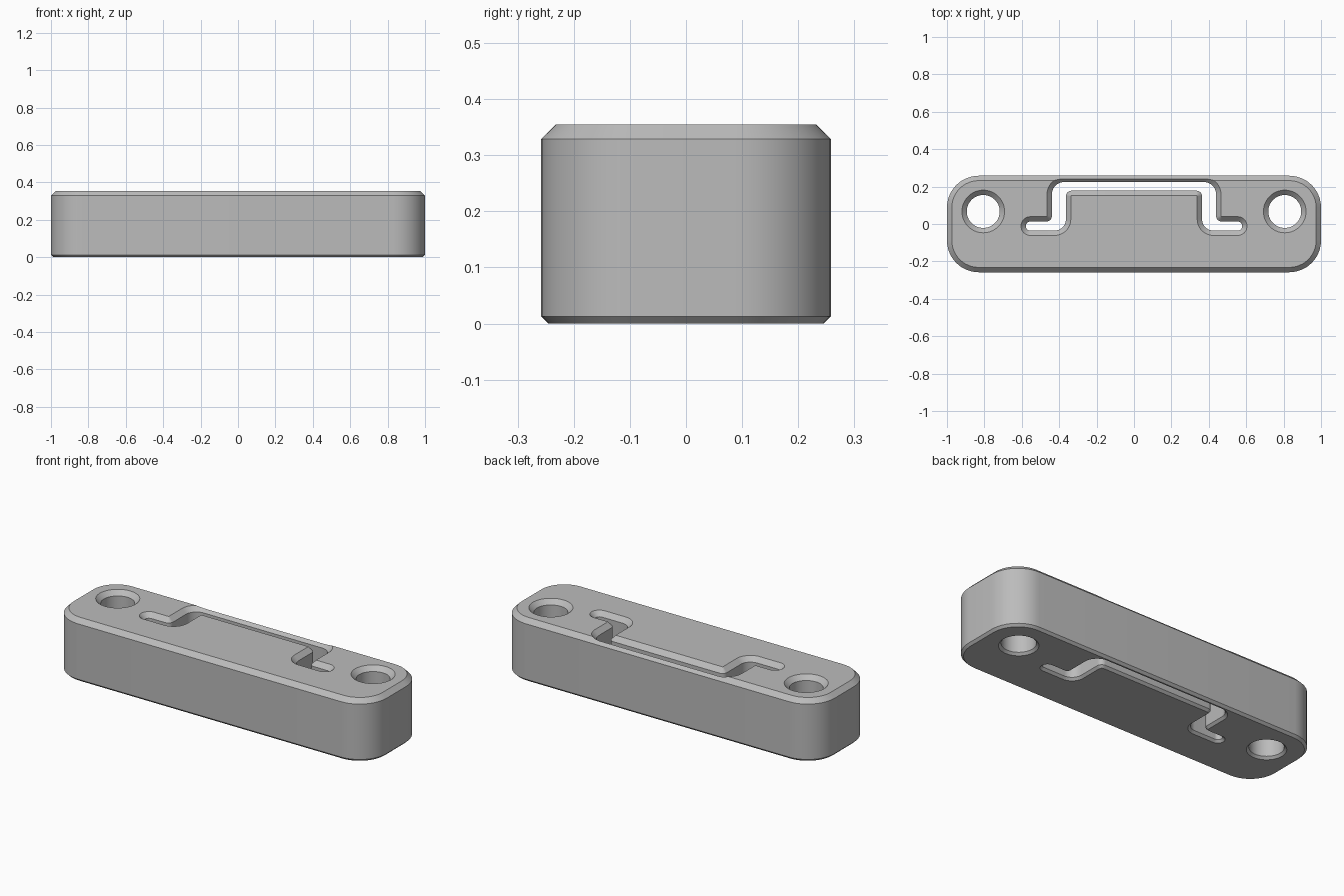
import bpy
import bmesh
import math
from mathutils import Vector

HEIGHT, TOP_BEVEL, BASE_BEVEL = 0.355, 0.026, 0.013
OVER = 0.002  # how far cutters run past the block

cube = bpy.data.objects.get("Cube")
if cube:
    bpy.data.objects.remove(cube, do_unlink=True)

grey = bpy.data.materials.new("plain_grey")
grey.use_nodes = True
colour = (0.5, 0.5, 0.5, 1)
grey.diffuse_color = colour
grey.node_tree.nodes["Principled BSDF"].inputs["Base Color"].default_value = colour


def rounded_outline(corners, grow, steps=12):
    """Counter-clockwise (x, y, radius) corners, filleted and offset outward by grow."""
    points = []
    n = len(corners)
    for i, (x, y, radius) in enumerate(corners):
        p = Vector((x, y))
        a = (p - Vector(corners[i - 1][:2])).normalized()
        b = (Vector(corners[(i + 1) % n][:2]) - p).normalized()
        turn = 1 if a.x * b.y - a.y * b.x > 0 else -1
        na, nb = Vector((a.y, -a.x)), Vector((b.y, -b.x))
        centre = p - (na + nb) * radius * turn
        r = radius + grow * turn
        for k in range(steps + 1):
            t = k / steps * math.pi / 2
            points.append(centre + (na * math.cos(t) + nb * math.sin(t)) * r * turn)
    return points


def circle_outline(x, y, radius, grow, steps=64):
    return [Vector((x + (radius + grow) * math.cos(math.tau * k / steps),
                    y + (radius + grow) * math.sin(math.tau * k / steps)))
            for k in range(steps)]


def loft(name, outline, levels):
    """Stack outline(grow) rings at (z, grow) levels into a closed solid."""
    bm = bmesh.new()
    rings = [[bm.verts.new((p.x, p.y, z)) for p in outline(grow)] for z, grow in levels]
    for low, high in zip(rings, rings[1:]):
        for i in range(len(low)):
            j = (i + 1) % len(low)
            bm.faces.new((low[i], low[j], high[j], high[i]))
    bm.faces.new(rings[0][::-1])
    bm.faces.new(rings[-1])
    bmesh.ops.recalc_face_normals(bm, faces=bm.faces)
    mesh = bpy.data.meshes.new(name)
    bm.to_mesh(mesh)
    bm.free()
    mesh.materials.append(grey)
    obj = bpy.data.objects.new(name, mesh)
    bpy.context.collection.objects.link(obj)
    return obj


# Block with chamfered top and bottom rims
W, D, R = 1.0, 0.258, 0.17
block_corners = [(-W, -D, R), (W, -D, R), (W, D, R), (-W, D, R)]
block = loft("mounting_block", lambda g: rounded_outline(block_corners, g),
             [(0, -BASE_BEVEL), (BASE_BEVEL, 0),
              (HEIGHT - TOP_BEVEL, 0), (HEIGHT, -TOP_BEVEL)])

# Openings widen towards both faces
cut_levels = [(-OVER, BASE_BEVEL + OVER), (BASE_BEVEL, 0),
              (HEIGHT - TOP_BEVEL, 0), (HEIGHT + OVER, TOP_BEVEL + OVER)]

# Hat-shaped slot: right half from inner shoulder to outer shoulder, then mirrored
right_half = [(0.364, 0.178, 0.03), (0.364, -0.035, 0.06), (0.578, -0.035, 0.023),
              (0.578, 0.013, 0.023), (0.439, 0.013, 0.03), (0.439, 0.224, 0.065)]
slot_corners = right_half + [(-x, y, r) for x, y, r in reversed(right_half)]
cutters = [loft("slot_cutter", lambda g: rounded_outline(slot_corners, g), cut_levels)]

# Screw holes at both ends
for side, x in (("left", 0.806), ("right", -0.806)):
    cutters.append(loft(side + "_hole_cutter",
                        lambda g: circle_outline(x, 0.067, 0.088, g), cut_levels))

# Cut the openings and bake the result
for cutter in cutters:
    cutter.hide_render = True
    mod = block.modifiers.new(cutter.name, "BOOLEAN")
    mod.operation = "DIFFERENCE"
    mod.solver = "EXACT"
    mod.object = cutter
graph = bpy.context.evaluated_depsgraph_get()
result = bpy.data.meshes.new_from_object(block.evaluated_get(graph))
block.modifiers.clear()
block.data = result
for cutter in cutters:
    bpy.data.objects.remove(cutter, do_unlink=True)

# Smooth the rounded walls, keep chamfer edges sharp
for obj in bpy.context.selected_objects:
    obj.select_set(False)
block.select_set(True)
bpy.context.view_layer.objects.active = block
bpy.ops.object.shade_smooth_by_angle(angle=math.radians(25))
